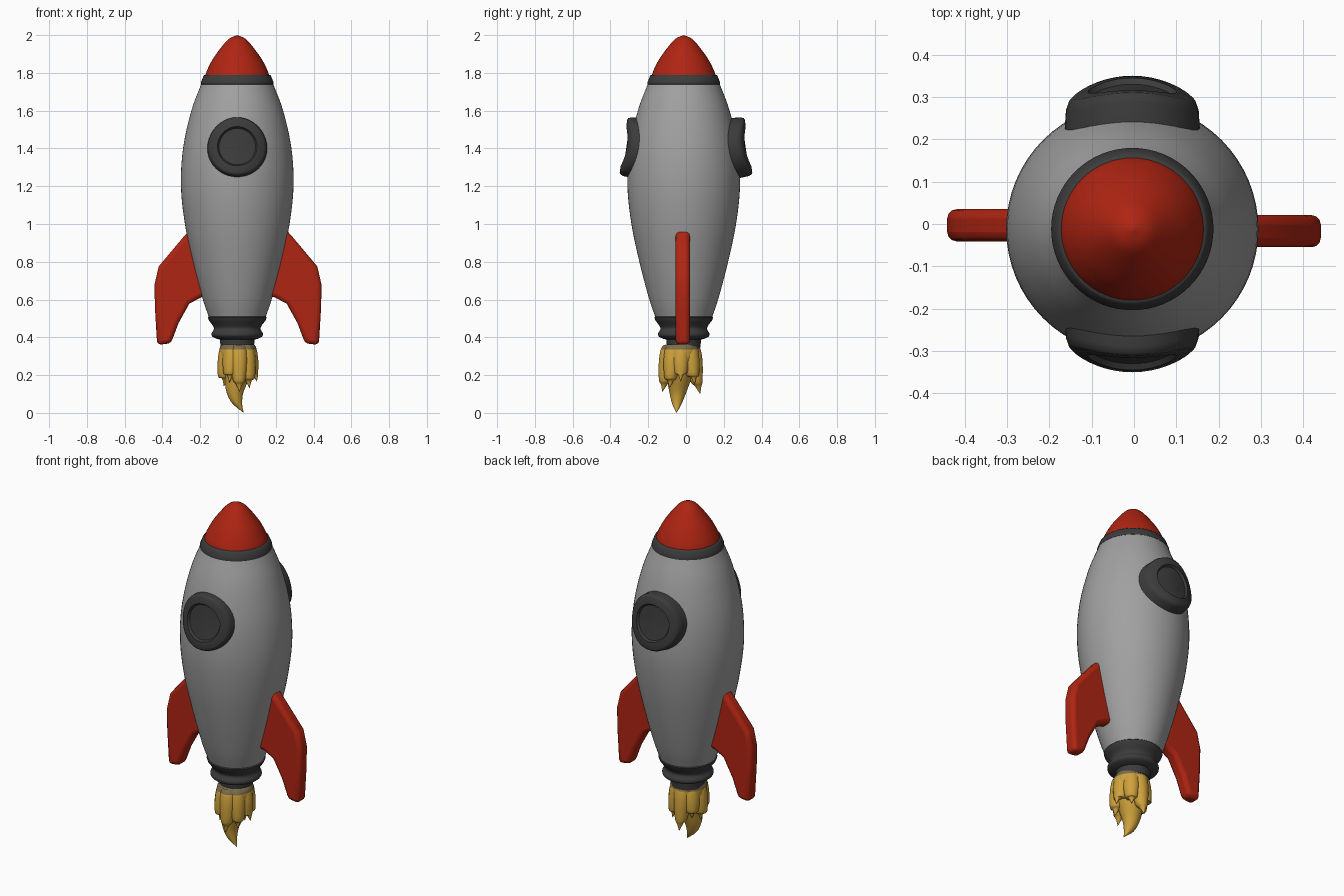
import bpy
import bmesh
from math import sin, cos, tau, radians
from mathutils import Matrix, Vector

cube = bpy.data.objects.get("Cube")
if cube:
    bpy.data.objects.remove(cube, do_unlink=True)

AXIS = Vector((-0.004, -0.012))  # hull axis sits slightly off centre


def material(name, rgb):
    m = bpy.data.materials.new(name)
    m.use_nodes = True
    colour = (*rgb, 1)
    m.diffuse_color = colour
    bsdf = m.node_tree.nodes["Principled BSDF"]
    bsdf.inputs["Base Color"].default_value = colour
    bsdf.inputs["Roughness"].default_value = 0.7
    return m


GREY = material("hull grey", (0.36, 0.355, 0.355))
RED = material("fin red", (0.43, 0.018, 0.006))
DARK = material("trim charcoal", (0.045, 0.045, 0.045))
GOLD = material("flame gold", (0.62, 0.36, 0.045))
SOOT = material("flame root brown", (0.2, 0.15, 0.07))


def finish(name, bm, mats, angle=40):
    bmesh.ops.remove_doubles(bm, verts=bm.verts, dist=0.0002)
    bmesh.ops.recalc_face_normals(bm, faces=bm.faces)
    mesh = bpy.data.meshes.new(name)
    bm.to_mesh(mesh)
    bm.free()
    ob = bpy.data.objects.new(name, mesh)
    bpy.context.collection.objects.link(ob)
    for m in mats:
        mesh.materials.append(m)
    bpy.ops.object.select_all(action="DESELECT")
    ob.select_set(True)
    bpy.context.view_layer.objects.active = ob
    bpy.ops.object.shade_smooth_by_angle(angle=radians(angle))
    return ob


def smooth_path(points, steps=5):
    """Catmull-Rom samples through points of any dimension."""
    p = [Vector(q) for q in points]
    p = [p[0] * 2 - p[1]] + p + [p[-1] * 2 - p[-2]]
    out = []
    for a, b, c, d in zip(p, p[1:], p[2:], p[3:]):
        for i in range(steps):
            t = i / steps
            out.append(0.5 * (2 * b + (c - a) * t + (2 * a - 5 * b + 4 * c - d) * t * t
                              + (3 * b - a - 3 * c + d) * t ** 3))
    return out + [p[-2]]


def rings(stations, sides):
    """Skin circles given as (x, y, z, radius)."""
    bm = bmesh.new()
    loops = []
    for x, y, z, r in stations:
        r = max(r, 0)
        loops.append([bm.verts.new((x + r * cos(tau * i / sides),
                                    y + r * sin(tau * i / sides), z))
                      for i in range(sides)])
    for a, b in zip(loops, loops[1:]):
        for i in range(sides):
            j = (i + 1) % sides
            bm.faces.new((a[i], a[j], b[j], b[i]))
    return bm


def turned(name, profile, mat, sides=64):
    return finish(name, rings([(*AXIS, z, r) for r, z in profile], sides), [mat])


# Hull, nose and trim
turned("hull", smooth_path([(0.148, 0.5), (0.185, 0.61), (0.235, 0.8), (0.277, 1.0),
                            (0.298, 1.2), (0.287, 1.4), (0.243, 1.6), (0.187, 1.75)]), GREY)
turned("nose_ring", [(0.17, 1.73), (0.192, 1.74), (0.192, 1.75), (0.178, 1.785),
                     (0.172, 1.79), (0.12, 1.79)], DARK)
turned("nose_cone", smooth_path([(0.17, 1.785), (0.157, 1.82), (0.125, 1.88), (0.073, 1.95),
                                 (0.04, 1.983), (0, 2.0)]), RED)
turned("nozzle", [(0, 0.515), (0.145, 0.515), (0.156, 0.505)]
       + smooth_path([(0.15, 0.49), (0.125, 0.455), (0.126, 0.438), (0.136, 0.422),
                      (0.133, 0.405), (0.11, 0.392)], 3)
       + [(0.092, 0.388), (0.088, 0.345), (0, 0.345)], DARK)

# Fins: mirrored rounded plates
FIN = [(0.18, 0.95), (0.25, 0.975), (0.29, 0.93), (0.42, 0.775), (0.442, 0.68), (0.44, 0.56),
       (0.428, 0.36), (0.355, 0.368), (0.315, 0.475), (0.258, 0.578), (0.195, 0.612),
       (0.13, 0.62)]
for side, label, y in ((1, "left_fin", -0.017), (-1, "right_fin", -0.003)):
    bm = bmesh.new()
    face = bm.faces.new([bm.verts.new((side * x, y - 0.038, z)) for x, z in FIN])
    new = bmesh.ops.extrude_face_region(bm, geom=[face])["geom"]
    bmesh.ops.translate(bm, vec=(0, 0.076, 0),
                        verts=[v for v in new if isinstance(v, bmesh.types.BMVert)])
    fin = finish(label, bm, [RED], 60)
    bev = fin.modifiers.new("round", "BEVEL")
    bev.width = 0.022
    bev.segments = 3
    bev.limit_method = "ANGLE"
    bev.angle_limit = radians(40)

# Portholes: turned rims with a recessed pane, wrapped round the hull
PORT = [(0.163, -0.11), (0.157, -0.02), (0.15, -0.004), (0.142, 0), (0.105, 0),
        (0.097, -0.014), (0.05, -0.016), (0, -0.016)]
for side, label in ((-1, "front_porthole"), (1, "back_porthole")):
    bm = rings([(0, 0, h, r) for r, h in PORT], 40)
    for v in bm.verts:
        v.co.z -= 1.7 * v.co.x ** 2
    tilt = Matrix.Rotation(side * radians(-82), 4, "X")
    bm.transform(Matrix.Translation((-0.004, side * 0.331, 1.412)) @ tilt)
    finish(label, bm, [DARK])


# Flame: one bent core and a crown of licking tongues
def flame(name, stations, sides):
    bm = rings(stations, sides)
    for f in bm.faces:
        f.material_index = int(f.calc_center_median().z > 0.335)
    finish(name, bm, [GOLD, SOOT], 60)


flame("flame_core", [(0, -0.02, 0.365, 0)] + smooth_path(
    [(0, -0.02, 0.362, 0.088), (0, -0.025, 0.335, 0.098), (0, -0.03, 0.27, 0.092),
     (-0.005, -0.036, 0.19, 0.068), (-0.016, -0.043, 0.11, 0.045),
     (-0.004, -0.048, 0.05, 0.026), (0.03, -0.05, 0, 0)], 4), 32)

TONGUES = [("left", 0, 0.1, 0.165), ("back_left", 50, 0.085, 0.15), ("back", 95, 0.09, 0.1),
           ("back_right", 140, 0.08, 0.17), ("right", 185, 0.075, 0.14),
           ("front_right", 235, 0.08, 0.16), ("front", 275, 0.085, 0.11),
           ("front_left", 320, 0.08, 0.13)]
for label, degrees, reach, tip in TONGUES:
    a = radians(degrees)
    path = [(0.045, 0.36, 0.04), (0.053, 0.335, 0.046), (0.062, 0.27, 0.046),
            (0.072, 0.6 * tip + 0.11, 0.034), (0.9 * reach, tip + 0.04, 0.017), (reach, tip, 0)]
    flame("flame_tongue_" + label,
          smooth_path([(d * cos(a), -0.028 + d * sin(a) * 1.15, z, r) for d, z, r in path], 4), 14)
